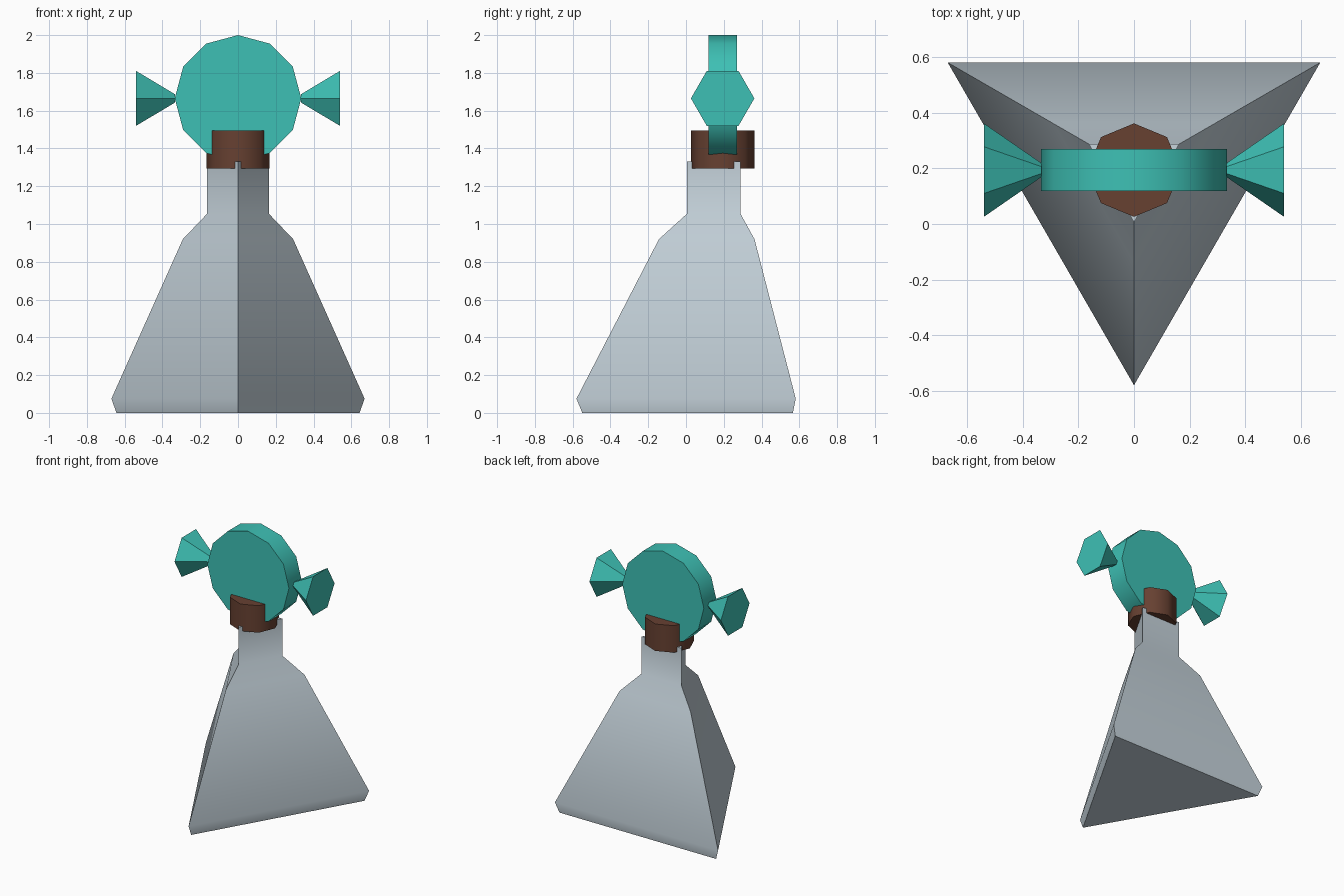
import bpy
import bmesh
from math import sin, cos, pi, radians
from mathutils import Matrix, Vector

default = bpy.data.objects.get("Cube")
if default:
    bpy.data.objects.remove(default, do_unlink=True)

AXIS_Y = 0.194     # the whole flask stands behind the origin
DISC_Z = 1.665


def material(name, colour):
    mat = bpy.data.materials.new(name)
    mat.use_nodes = True
    mat.diffuse_color = (*colour, 1)
    mat.node_tree.nodes["Principled BSDF"].inputs["Base Color"].default_value = (*colour, 1)
    return mat


def turned(name, mat, sides, profile, start, transform, smooth=True):
    """Closed solid with a regular polygon section; profile is (radius, height)."""
    bm = bmesh.new()
    rings = []
    for radius, height in profile:
        angles = [start + 2 * pi * i / sides for i in range(sides)]
        rings.append([bm.verts.new((radius * cos(a), radius * sin(a), height)) for a in angles])
    for low, high in zip(rings, rings[1:]):
        for i in range(sides):
            j = (i + 1) % sides
            bm.faces.new((low[i], low[j], high[j], high[i]))
    bm.faces.new(rings[0][::-1])
    bm.faces.new(rings[-1])
    bmesh.ops.transform(bm, matrix=transform, verts=bm.verts)
    bmesh.ops.recalc_face_normals(bm, faces=bm.faces)
    mesh = bpy.data.meshes.new(name)
    bm.to_mesh(mesh)
    bm.free()
    mesh.materials.append(mat)
    obj = bpy.data.objects.new(name, mesh)
    bpy.context.collection.objects.link(obj)
    if smooth:
        bpy.ops.object.select_all(action="DESELECT")
        obj.select_set(True)
        bpy.context.view_layer.objects.active = obj
        bpy.ops.object.shade_smooth_by_angle(angle=radians(50))
    return obj


glass = material("pale grey glass", (0.57, 0.66, 0.72))
cork = material("brown cork", (0.135, 0.052, 0.031))
teal = material("teal", (0.048, 0.53, 0.46))

upright = Matrix.Translation((0, AXIS_Y, 0))
at_disc = Matrix.Translation((0, AXIS_Y, DISC_Z))

# Three-sided flask with a corner to the front
turned("flask", glass, 3,
       [(0.743, 0), (0.774, 0.075), (0.337, 0.92), (0.188, 1.055), (0.188, 1.33)],
       -pi / 2, upright)

# Eight-sided stopper
turned("stopper", cork, 8, [(0.168, 1.295), (0.168, 1.495)], 0, upright)

# Upright twelve-sided disc
turned("disc", teal, 12, [(0.335, -0.075), (0.335, 0.075)], 0,
       at_disc @ Matrix.Rotation(pi / 2, 4, "X"))

# Flared six-sided knobs on either side of the disc
for side, sign in (("left", 1), ("right", -1)):
    turned(side + "_knob", teal, 6, [(0.025, 0.333), (0.168, 0.54)], pi / 2,
           at_disc @ Matrix.Rotation(sign * pi / 2, 4, "Y"), smooth=False)
